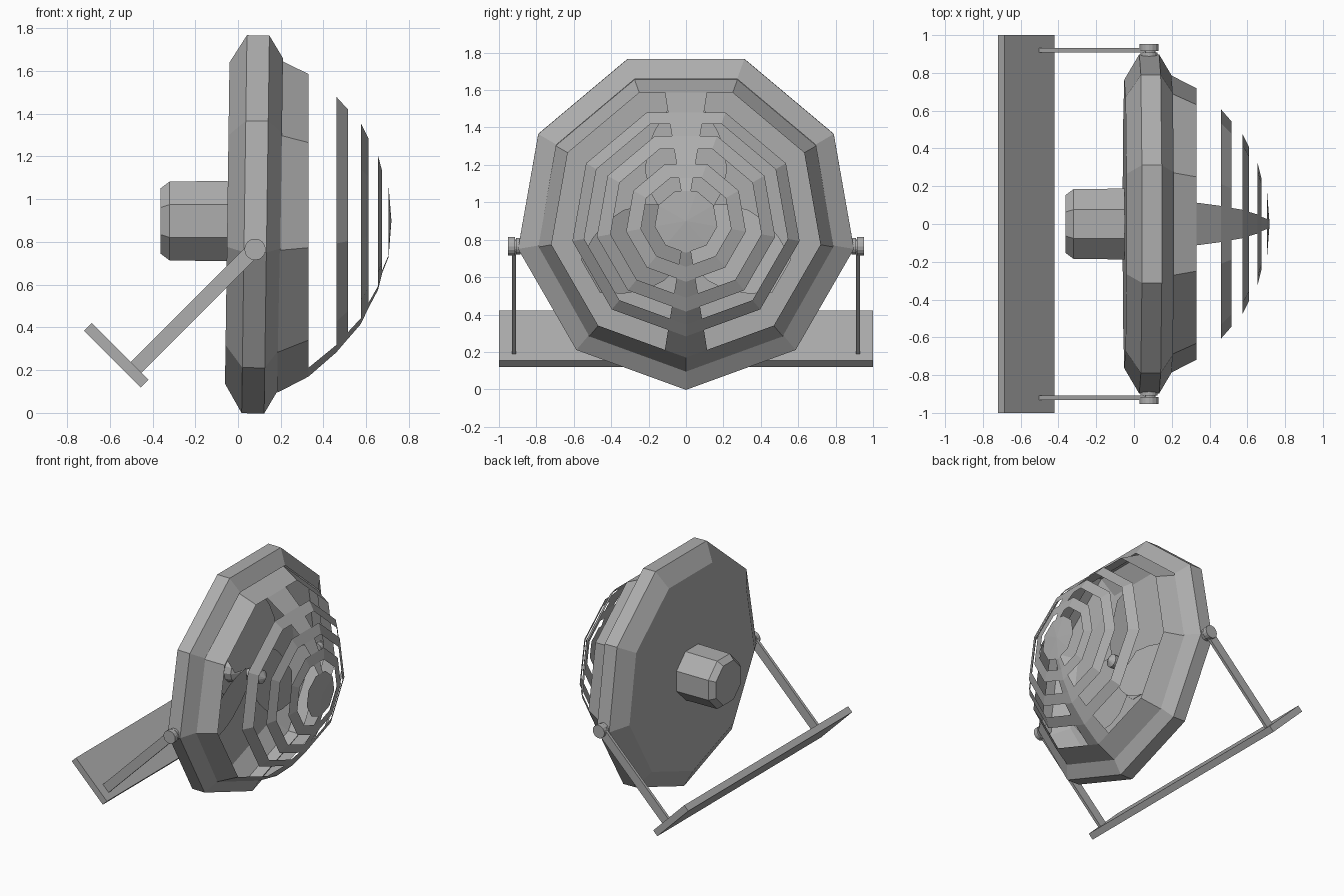
import bpy, bmesh, math
from mathutils import Matrix, Vector

cube = bpy.data.objects.get("Cube")
if cube:
    bpy.data.objects.remove(cube)

GREY = (0.42, 0.42, 0.42, 1)
grey = bpy.data.materials.new("mid grey")
grey.use_nodes = True
grey.diffuse_color = GREY
grey.node_tree.nodes["Principled BSDF"].inputs["Base Color"].default_value = GREY


def finish(name, bm):
    bmesh.ops.remove_doubles(bm, verts=bm.verts, dist=0.0001)
    mesh = bpy.data.meshes.new(name)
    bm.to_mesh(mesh)
    bm.free()
    mesh.materials.append(grey)
    obj = bpy.data.objects.new(name, mesh)
    bpy.context.collection.objects.link(obj)
    return obj


def polygon(sides, turn=0.0):
    """Unit spokes in the y-z plane, counted from straight down."""
    angles = [turn + 2 * math.pi * k / sides for k in range(sides)]
    return [Vector((0, math.sin(a), -math.cos(a))) for a in angles]


def lathe(name, profile, spokes, z, keep=lambda ring, mid: True, tilt=0.0):
    """Sweep (x, radius) points around the x axis at height z."""
    bm = bmesh.new()
    place = Matrix.Translation((0, 0, z)) @ Matrix.Rotation(tilt, 4, 'Y')
    rings = [[bm.verts.new(place @ (s * r + Vector((x, 0, 0)))) for s in spokes]
             for x, r in profile]
    n = len(spokes)
    for i in range(len(profile) - 1):
        a, b = rings[i], rings[i + 1]
        for k in range(n):
            j = (k + 1) % n
            if not keep(i, (spokes[k] + spokes[j]) / 2):
                continue
            if profile[i][1] == 0:
                bm.faces.new((a[k], b[j], b[k]))
            elif profile[i + 1][1] == 0:
                bm.faces.new((a[k], a[j], b[k]))
            else:
                bm.faces.new((a[k], a[j], b[j], b[k]))
    return finish(name, bm)


def box(name, size, matrix):
    bm = bmesh.new()
    bmesh.ops.create_cube(bm, size=1, matrix=matrix @ Matrix.Diagonal((*size, 1)))
    return finish(name, bm)


def pin(name, radius, y0, y1):
    bm = bmesh.new()
    at = Matrix.Translation((0.08, (y0 + y1) / 2, 0.765)) @ Matrix.Rotation(math.pi / 2, 4, 'X')
    bmesh.ops.create_cone(bm, cap_ends=True, segments=16, radius1=radius,
                          radius2=radius, depth=abs(y1 - y0), matrix=at)
    return finish(name, bm)


# Nine-sided housing, leaning slightly
nonagon = polygon(9)
lathe("housing", [(-0.05, 0), (-0.05, 0.775), (0.03, 0.912), (0.135, 0.912), (0.2, 0.8)],
      nonagon, 0.911, tilt=0.014)

# Eight-sided motor on the back
lathe("motor", [(-0.363, 0), (-0.363, 0.165), (-0.32, 0.2), (-0.05, 0.203)],
      polygon(8, math.pi / 8), 0.898)

# Grille: outer band, slotted rings, and tapering ribs at top and bottom
RIB = 0.155
spokes = []
for k, s in enumerate(nonagon):
    e = nonagon[(k + 1) % 9]
    spokes.append(s)
    if k in (0, 8):
        spokes.append(s.lerp(e, (math.copysign(RIB, s.y + e.y) - s.y) / (e.y - s.y)))
    if k == 4:
        spokes += [s.lerp(e, (y - s.y) / (e.y - s.y)) for y in (RIB, -RIB)]
grille = [(0.185, 0.805), (0.33, 0.73), (0.46, 0.617), (0.515, 0.553), (0.575, 0.484),
          (0.61, 0.41), (0.655, 0.325), (0.675, 0.245), (0.705, 0.17), (0.718, 0)]
lathe("grille", grille, spokes, 0.9,
      keep=lambda ring, mid: ring % 2 == 0 or ring == 9 or abs(mid.y) < RIB * 0.8)

# Fan hub with shaft and rounded nose
lathe("fan_hub", [(-0.05, 0.1), (0.0, 0.09), (0.04, 0.03), (0.15, 0.03), (0.17, 0.05),
                  (0.21, 0.05), (0.24, 0.0)], polygon(12), 0.9)

# Curved, pitched fan blades
for b in range(3):
    bm = bmesh.new()
    turn = Matrix.Translation((0.1, 0, 0.9)) @ Matrix.Rotation(b * math.tau / 3, 4, 'X')
    rows = []
    for i in range(6):
        t = i / 5
        half = 0.05 + 0.17 * math.sin(math.pi * (0.15 + 0.75 * t))
        rows.append([bm.verts.new(turn @ Vector((0.3 * u * half, u * half, 0.04 + 0.55 * t)))
                     for u in (-1, 0, 1)])
    for lo, hi in zip(rows, rows[1:]):
        for k in range(2):
            bm.faces.new((lo[k], lo[k + 1], hi[k + 1], hi[k]))
    finish(f"fan_blade_{b + 1}", bm)

# Sloping foot plate
slope = Matrix.Rotation(math.pi / 4, 4, 'Y')
box("foot_plate", (0.375, 2, 0.05), Matrix.Translation((-0.57, 0, 0.27)) @ slope)

# Arms and pivots on both sides
for side, sign in (("left", 1), ("right", -1)):
    box(f"{side}_arm", (0.07, 0.022, 0.8),
        Matrix.Translation((-0.2, sign * 0.92, 0.49)) @ slope)
    pin(f"{side}_pivot_pin", 0.035, sign * 0.85, sign * 0.935)
    pin(f"{side}_pivot_washer", 0.045, sign * 0.885, sign * 0.908)
    pin(f"{side}_pivot_cap", 0.05, sign * 0.915, sign * 0.952)
